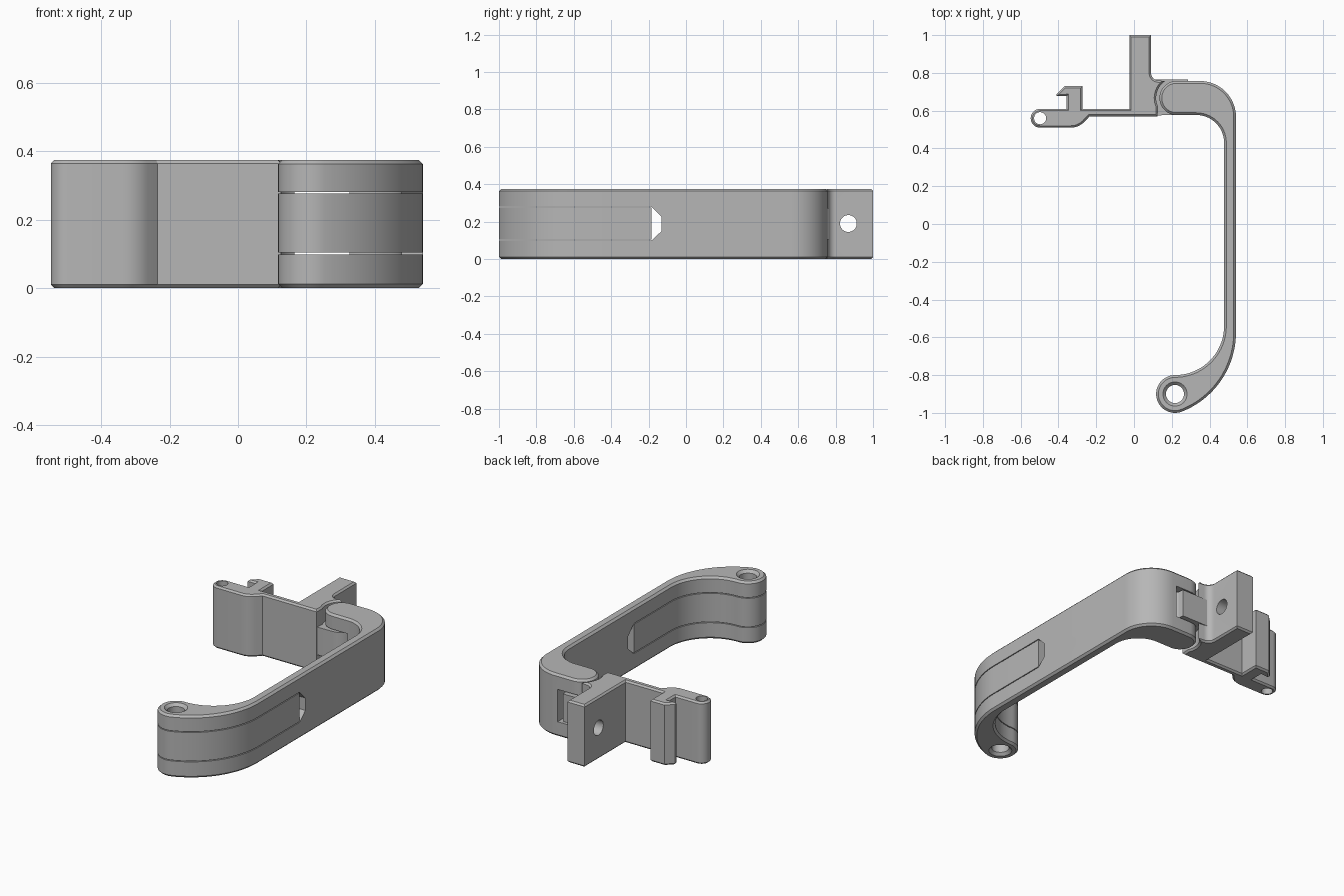
import bpy, bmesh
from math import radians, degrees, cos, sin, atan2, sqrt
from mathutils import Matrix

old = bpy.data.objects.get("Cube")
if old:
    bpy.data.objects.remove(old, do_unlink=True)

HEIGHT = 0.375
CHAMFER = 0.012

grey = bpy.data.materials.new("plain_grey")
grey.use_nodes = True
grey.diffuse_color = (0.47, 0.47, 0.47, 1)
grey.node_tree.nodes["Principled BSDF"].inputs["Base Color"].default_value = grey.diffuse_color


def arc(cx, cy, r, a0, a1, n=14):
    angles = [radians(a0 + (a1 - a0) * i / n) for i in range(n + 1)]
    return [(cx + r * cos(a), cy + r * sin(a)) for a in angles]


def make(name, bm):
    bmesh.ops.recalc_face_normals(bm, faces=bm.faces)
    mesh = bpy.data.meshes.new(name)
    bm.to_mesh(mesh)
    bm.free()
    mesh.materials.append(grey)
    obj = bpy.data.objects.new(name, mesh)
    bpy.context.collection.objects.link(obj)
    return obj


def prism(name, outline, z0=0, z1=HEIGHT, chamfer=0, turn=None):
    """Extrude an outline upwards and optionally chamfer both rims."""
    bm = bmesh.new()
    base = bm.faces.new([bm.verts.new((x, y, z0)) for x, y in outline])
    top = bmesh.ops.extrude_face_region(bm, geom=[base], use_keep_orig=True)["geom"]
    bmesh.ops.translate(bm, vec=(0, 0, z1 - z0),
                        verts=[g for g in top if isinstance(g, bmesh.types.BMVert)])
    if chamfer:
        rims = [e for e in bm.edges if abs(e.verts[0].co.z - e.verts[1].co.z) < 1e-5]
        bmesh.ops.bevel(bm, geom=rims, offset=chamfer, segments=1, affect='EDGES')
    if turn:
        bm.transform(turn)
    return make(name, bm)


def box(x0, x1, y0, y1, z0, z1):
    return prism("box_cutter", [(x0, y0), (x1, y0), (x1, y1), (x0, y1)], z0, z1)


def cone(x, y, z, r0, r1, depth, turn=None):
    bm = bmesh.new()
    bmesh.ops.create_cone(bm, cap_ends=True, segments=40, radius1=r0, radius2=r1, depth=depth)
    if turn:
        bm.transform(turn)
    bm.transform(Matrix.Translation((x, y, z)))
    return make("hole_cutter", bm)


def select(obj):
    bpy.ops.object.select_all(action='DESELECT')
    obj.select_set(True)
    bpy.context.view_layer.objects.active = obj


def cut(obj, cutter, operation='DIFFERENCE'):
    cutter.hide_render = True
    select(obj)
    mod = obj.modifiers.new("cut", 'BOOLEAN')
    mod.operation, mod.solver, mod.object = operation, 'EXACT', cutter
    bpy.ops.object.modifier_apply(modifier=mod.name)
    bpy.data.objects.remove(cutter, do_unlink=True)


# Arm outline: pivot eye, sweeping outer bend, rear corner, hinge knuckle, inner bends
eye_x, eye_y, eye_r = 0.217, -0.9, 0.1
knuckle = (0.225, 0.667)
bend_r, bend_x = 0.45, 0.09
bend_y = eye_y + sqrt((bend_r - eye_r) ** 2 - (eye_x - bend_x) ** 2)
meet = degrees(atan2(eye_y - bend_y, eye_x - bend_x))
arm_outline = (arc(eye_x, eye_y, eye_r, 90, 360 + meet, 26)[:-1]
               + arc(bend_x, bend_y, bend_r, meet, 0, 20)
               + arc(0.35, 0.567, 0.19, 0, 90)
               + arc(*knuckle, 0.09, 90, 270, 22)
               + arc(0.33, 0.43, 0.147, 90, 0)
               + arc(eye_x, -0.54, 0.26, 0, -90, 18)[:-1])

# Arm with a hinge slot, a long slot for the tongue and a countersunk eye
arm = prism("arm", arm_outline, chamfer=CHAMFER)
cut(arm, box(0, 0.326, 0.5, 0.85, 0.09, 0.285))
slot_side = [(-1.1, 0.099), (-0.185, 0.099), (-0.13, 0.15), (-0.13, 0.225),
             (-0.185, 0.281), (-1.1, 0.281)]
along_x = Matrix(((0, 0, 1, 0), (1, 0, 0, 0), (0, 1, 0, 0), (0, 0, 0, 1)))
cut(arm, prism("slot_cutter", slot_side, 0, 0.7, turn=along_x))
cut(arm, cone(eye_x, eye_y, 0.19, 0.048, 0.048, 1))
cut(arm, cone(eye_x, eye_y, HEIGHT, 0.048, 0.08, 0.032))
cut(arm, cone(eye_x, eye_y, 0, 0.08, 0.048, 0.032))

# Loose tongue filling the long slot
tongue = prism("arm_tongue", arm_outline, 0.104, 0.276)
cut(tongue, box(0, 0.7, -1.1, -0.185, 0, 0.5), 'INTERSECT')
cut(tongue, cone(eye_x, eye_y, 0.19, 0.048, 0.048, 1))

# Bracket: rear leg, hinge seat, mounting plate, lug and hook
bracket_outline = ([(-0.025, 0.61), (-0.025, 1.0)][::-1]
                   + [(-0.273, 0.61), (-0.273, 0.73), (-0.368, 0.73), (-0.41, 0.688),
                      (-0.41, 0.678), (-0.357, 0.678), (-0.357, 0.61)]
                   + arc(-0.497, 0.56, 0.05, 90, 270, 18)
                   + arc(-0.335, 0.61, 0.1, -90, -45, 6)
                   + [(-0.235, 0.57), (0.125, 0.57)]
                   + arc(*knuckle, 0.108, 205, 124, 12)
                   + arc(0.13, 0.8, 0.04, 270, 180, 8)
                   + [(0.09, 1.0)])
bracket = prism("bracket", bracket_outline, chamfer=0.01)
cut(bracket, cone(-0.497, 0.56, 0.19, 0.032, 0.032, 1))
cut(bracket, cone(0.03, 0.868, 0.19, 0.045, 0.045, 0.4, Matrix.Rotation(radians(90), 4, 'Y')))

# Hinge tongue reaching from the bracket into the knuckle slot
hinge_outline = ([(0.1, 0.765), (0.1, 0.575)] + arc(*knuckle, 0.09, -90, 45)
                 + [(0.285, 0.765)])
hinge = prism("hinge_tongue", hinge_outline, 0.105, 0.272)

for part in (arm, tongue, bracket, hinge):
    select(part)
    bpy.ops.object.shade_smooth_by_angle(angle=radians(25))
